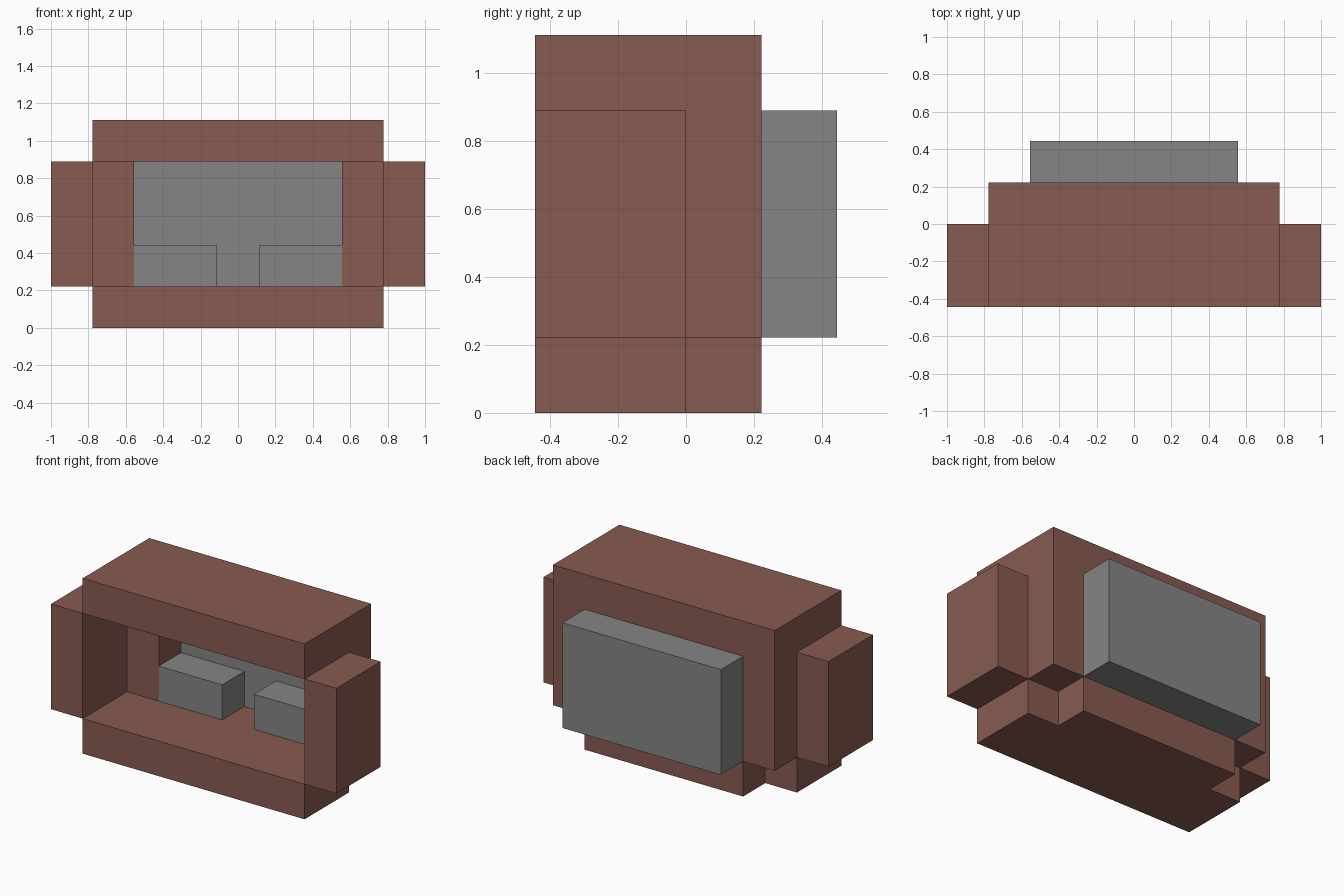
import bpy
import bmesh
from mathutils import Vector

default = bpy.data.objects.get("Cube")
if default:
    bpy.data.objects.remove(default, do_unlink=True)

U = 2 / 9  # the model sits on a block grid, nine blocks wide


def make_material(name, colour):
    mat = bpy.data.materials.new(name)
    mat.use_nodes = True
    mat.diffuse_color = colour
    mat.node_tree.nodes["Principled BSDF"].inputs["Base Color"].default_value = colour
    return mat


brown = make_material("brown", (0.242, 0.105, 0.082, 1))
grey = make_material("grey", (0.235, 0.235, 0.235, 1))


def box(name, x, y, z, mat):
    """Box from (min, max) ranges in grid blocks."""
    low, high = (Vector(c) * U for c in zip(x, y, z))
    bm = bmesh.new()
    bmesh.ops.create_cube(bm, size=1)
    for v in bm.verts:
        v.co *= high - low
    mesh = bpy.data.meshes.new(name)
    bm.to_mesh(mesh)
    bm.free()
    mesh.materials.append(mat)
    obj = bpy.data.objects.new(name, mesh)
    obj.location = (low + high) / 2
    bpy.context.collection.objects.link(obj)


def mirrored_pair(name, x, y, z, mat):
    box("left_" + name, x, y, z, mat)
    box("right_" + name, (-x[1], -x[0]), y, z, mat)


# Shell: roof, stepped floor, side walls and back pillars
box("roof", (-3.5, 3.5), (-2, 1), (4, 5), brown)
box("front_floor", (-3.5, 3.5), (-2, 0), (0, 1), brown)
box("back_floor", (-2.5, 2.5), (0, 1), (0, 1), brown)
mirrored_pair("side_wall", (3.5, 4.5), (-2, 0), (1, 4), brown)
mirrored_pair("back_pillar", (2.5, 3.5), (0, 1), (1, 4), brown)

# Grey back panel and the two blocks in the recess
box("back_panel", (-2.5, 2.5), (1, 2), (1, 4), grey)
mirrored_pair("inner_block", (0.5, 2.5), (0, 1), (1, 2), grey)
